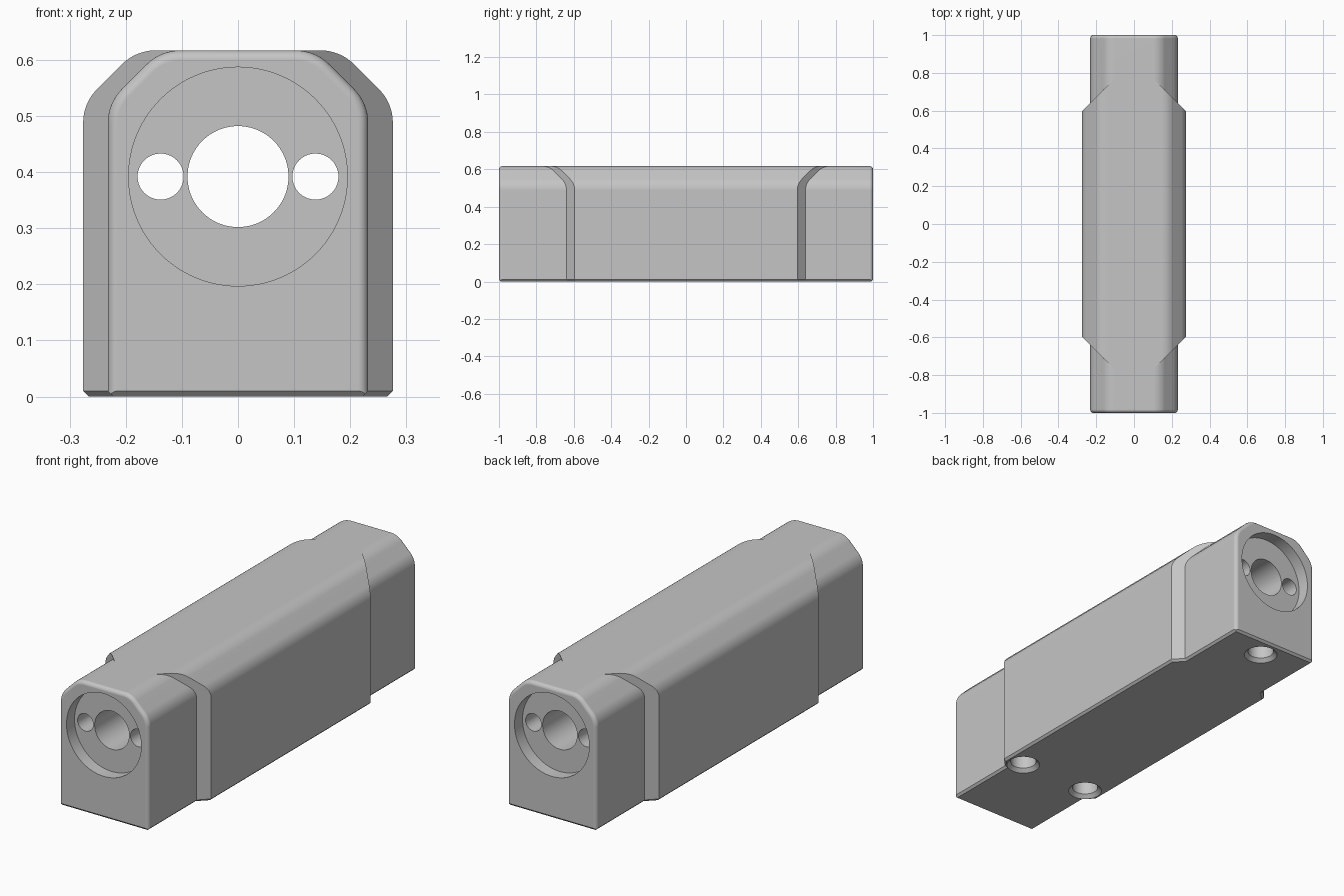
import bpy, bmesh, math
from mathutils import Vector

if "Cube" in bpy.data.objects:
    bpy.data.objects.remove(bpy.data.objects["Cube"])

TOP, R, CH = 0.617, 0.085, 0.01      # height, corner radius, bottom chamfer
C45 = 0.871                          # x + y of the slanted shoulder planes
T = R * math.tan(math.pi / 8)

metal = bpy.data.materials.new("grey_metal")
metal.diffuse_color = (0.56, 0.56, 0.56, 1)
metal.use_nodes = True
metal.node_tree.nodes["Principled BSDF"].inputs["Base Color"].default_value = metal.diffuse_color


def loft(rings, name, cuts=()):
    """Skin closed rings, cap both ends, then slice off each (point, normal) plane."""
    bm = bmesh.new()
    vs = [[bm.verts.new(p) for p in r] for r in rings]
    n = len(vs[0])
    for a, b in zip(vs, vs[1:]):
        for i in range(n):
            j = (i + 1) % n
            bm.faces.new((a[i], a[j], b[j], b[i]))
    bm.faces.new(vs[0])
    bm.faces.new(vs[-1])
    for co, no in cuts:
        geom = bm.verts[:] + bm.edges[:] + bm.faces[:]
        res = bmesh.ops.bisect_plane(bm, geom=geom, dist=1e-6, plane_co=co,
                                     plane_no=Vector(no).normalized(), clear_outer=True)
        edges = [e for e in res["geom_cut"] if isinstance(e, bmesh.types.BMEdge)]
        bmesh.ops.edgeloop_fill(bm, edges=edges)
    bmesh.ops.recalc_face_normals(bm, faces=bm.faces[:])
    me = bpy.data.meshes.new(name)
    bm.to_mesh(me)
    bm.free()
    me.materials.append(metal)
    ob = bpy.data.objects.new(name, me)
    bpy.context.collection.objects.link(ob)
    return ob


def profile(hw, y, inset=0.0, steps=8):
    """Arch section with softened 45 degree shoulders, shrunk by inset."""
    half = [(hw - inset, 0.0)]
    centres = [(hw - R, TOP - 0.094 - T), (hw - 0.094 - T, TOP - R)]
    for k, (cx, cz) in enumerate(centres):
        for i in range(steps + 1):
            a = math.pi / 4 * (k + i / steps)
            half.append((cx + (R - inset) * math.cos(a), cz + (R - inset) * math.sin(a)))
    pts = half + [(-x, z) for x, z in reversed(half)]
    return [(x, y, z) for x, z in pts]


def boolean(body, other, op):
    m = body.modifiers.new("bool", 'BOOLEAN')
    m.operation, m.object, m.solver = op, other, 'EXACT'
    bpy.context.view_layer.objects.active = body
    bpy.ops.object.modifier_apply(modifier=m.name)
    bpy.data.objects.remove(other, do_unlink=True)


def cylinder_y(x, r, y0, y1, n=96):
    ring = [(x + r * math.cos(2 * math.pi * i / n), 0.392 + r * math.sin(2 * math.pi * i / n))
            for i in range(n)]
    return loft([[(px, y, pz) for px, pz in ring] for y in (y0, y1)], "cutter")


def screw_hole(x, y, n=64):
    steps = [(0.095, -0.02), (0.058, 0.017), (0.058, 0.18)]
    return loft([[(x + r * math.cos(2 * math.pi * i / n), y + r * math.sin(2 * math.pi * i / n), z)
                  for i in range(n)] for r, z in steps], "cutter")


# narrow full-length body with rounded end edges and chamfered base
hw, f = 0.232, 0.018
arc = [math.pi / 2 * i / 6 for i in range(7)]
ends = [(1 - f + f * math.sin(a), f * (1 - math.cos(a))) for a in arc]
rings = [profile(hw, -y, d) for y, d in reversed(ends)] + [profile(hw, y, d) for y, d in ends]
cuts = []
for s in (-1, 1):
    cuts.append(((s * hw, 0, CH), (s, 0, -1)))
    cuts.append(((0, s, CH), (0, s, -1)))
body = loft(rings, "housing_body", cuts)

# wide middle section with slanted shoulders at each corner
hw = 0.276
cuts = [((s * hw, 0, CH), (s, 0, -1)) for s in (-1, 1)]
for sx in (-1, 1):
    for sy in (-1, 1):
        cuts.append(((sx * C45, 0, 0), (sx, sy, 0)))
        cuts.append(((sx * C45, 0, CH), (sx, sy, -math.sqrt(2))))
wide = loft([profile(hw, -0.8), profile(hw, 0.8)], "wide_section", cuts)
boolean(body, wide, 'UNION')

# end recesses
for s in (-1, 1):
    boolean(body, cylinder_y(0, 0.195, s * 0.94, s * 1.06), 'DIFFERENCE')
# main bore and two side bores
for x, r in ((0, 0.09), (-0.138, 0.041), (0.138, 0.041)):
    boolean(body, cylinder_y(x, r, -1.1, 1.1), 'DIFFERENCE')
# countersunk mounting holes in the base
for x, y in ((0, 0.9), (-0.184, -0.567), (0.184, -0.567)):
    boolean(body, screw_hole(x, y), 'DIFFERENCE')

# smooth rounds, crisp edges
bpy.ops.object.select_all(action='DESELECT')
body.select_set(True)
bpy.context.view_layer.objects.active = body
bpy.ops.object.shade_smooth_by_angle(angle=math.radians(25))
wn = body.modifiers.new("weighted_normals", 'WEIGHTED_NORMAL')
wn.keep_sharp = True
